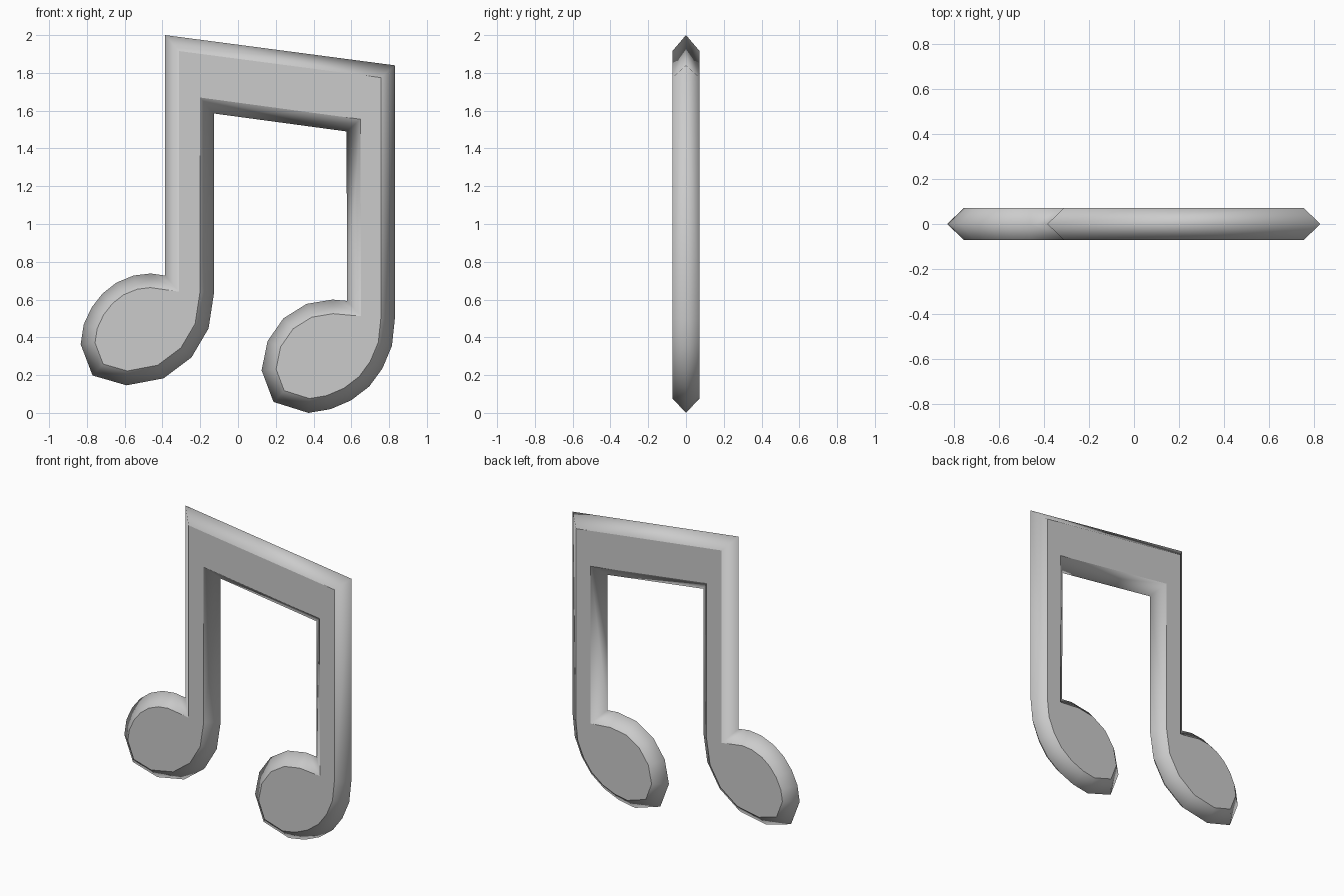
import bpy, bmesh
from mathutils import Vector

if "Cube" in bpy.data.objects:
    bpy.data.objects.remove(bpy.data.objects["Cube"])

HALF = 0.072    # half thickness
INSET = 0.074   # bevel width seen from the front

# Outer ridge of the beamed note, clockwise seen from the front (x, z)
outline = [
    # beam top and right stem
    (-0.386, 2.0), (0.83, 1.84), (0.83, 0.495),
    # right note head
    (0.815, 0.355), (0.765, 0.236), (0.695, 0.14), (0.598, 0.066),
    (0.49, 0.02), (0.373, 0.0), (0.188, 0.058), (0.125, 0.225),
    (0.156, 0.379), (0.24, 0.5), (0.363, 0.577), (0.5, 0.6), (0.577, 0.593),
    # underside of the beam
    (0.575, 1.49), (-0.127, 1.585),
    # left stem and note head
    (-0.127, 0.635), (-0.156, 0.447), (-0.246, 0.294), (-0.394, 0.183),
    (-0.59, 0.146), (-0.77, 0.198), (-0.833, 0.363), (-0.817, 0.468),
    (-0.775, 0.558), (-0.717, 0.632), (-0.643, 0.69), (-0.553, 0.727),
    (-0.463, 0.738), (-0.386, 0.727),
]


def inset(points, d):
    """Mitred inward offset of a clockwise loop."""
    pts = [Vector(p) for p in points]
    result = []
    for i, p in enumerate(pts):
        a = (p - pts[i - 1]).normalized()
        b = (pts[(i + 1) % len(pts)] - p).normalized()
        na, nb = Vector((a.y, -a.x)), Vector((b.y, -b.x))
        result.append(p + (na + nb) * d / (1 + na.dot(nb)))
    return result


bm = bmesh.new()
ridge = [bm.verts.new((x, 0, z)) for x, z in outline]
n = len(ridge)
# Flat front and back faces, each joined to the ridge by a smooth chamfer
for side in (-HALF, HALF):
    loop = [bm.verts.new((p.x, side, p.y)) for p in inset(outline, INSET)]
    cap = bm.faces.new(loop)
    for e in cap.edges:
        e.smooth = False
    for i in range(n):
        j = (i + 1) % n
        bm.faces.new((ridge[i], ridge[j], loop[j], loop[i])).smooth = True
bmesh.ops.recalc_face_normals(bm, faces=bm.faces)

mesh = bpy.data.meshes.new("beamed_music_note")
bm.to_mesh(mesh)
bm.free()
bpy.context.collection.objects.link(bpy.data.objects.new("beamed_music_note", mesh))
